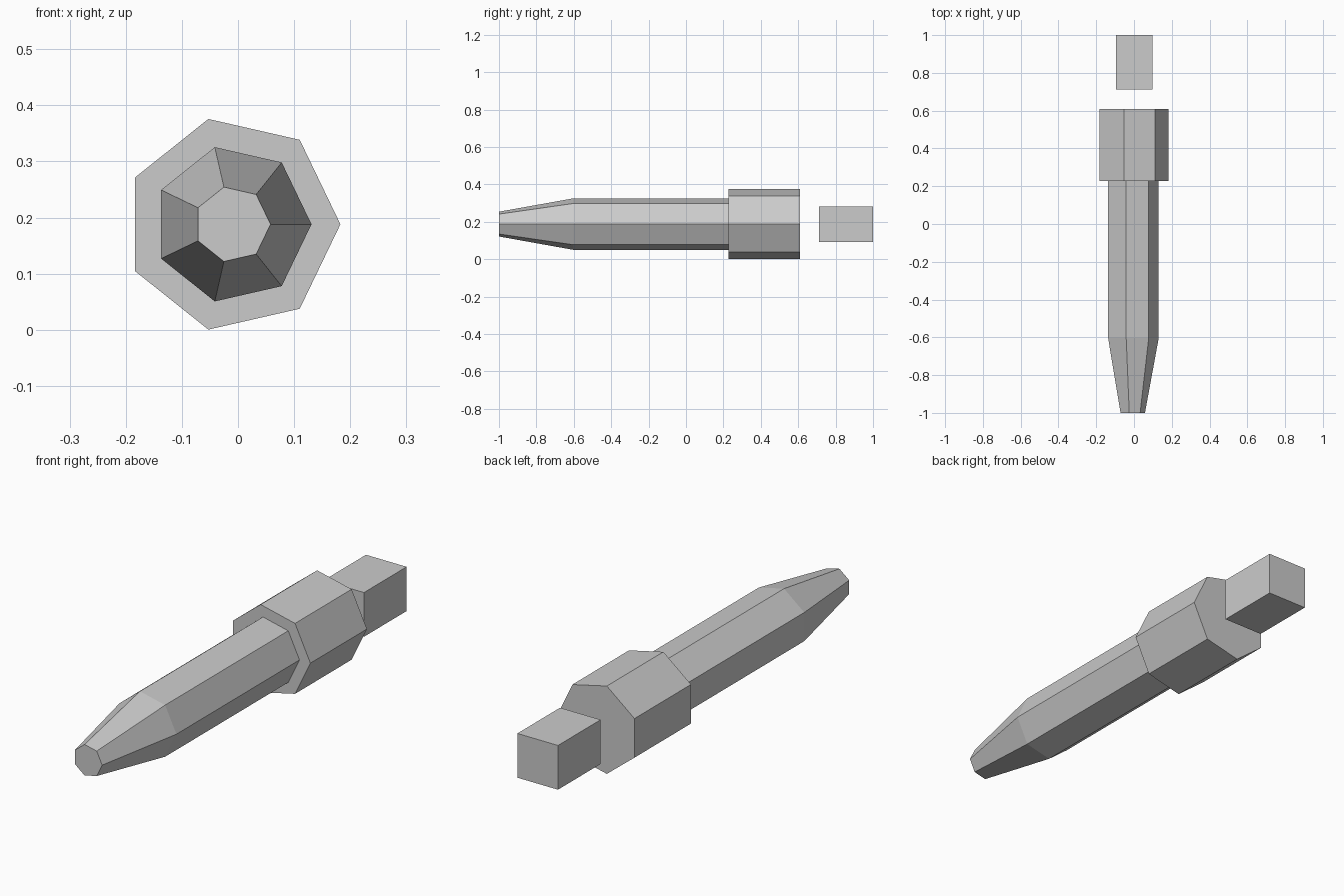
import bpy, bmesh
from math import cos, sin, tau

if "Cube" in bpy.data.objects:
    bpy.data.objects.remove(bpy.data.objects["Cube"])

SIDES = 7
CX, CZ = -0.01, 0.188   # long axis of the seven-sided parts


def finish(name, bm):
    bmesh.ops.recalc_face_normals(bm, faces=bm.faces)
    mesh = bpy.data.meshes.new(name)
    bm.to_mesh(mesh)
    bm.free()
    obj = bpy.data.objects.new(name, mesh)
    bpy.context.collection.objects.link(obj)
    return obj


def loft(name, profile):
    """Seven-sided closed body along y from (y, radius) pairs."""
    bm = bmesh.new()
    rings = [[bm.verts.new((CX + r * cos(tau * i / SIDES), y, CZ + r * sin(tau * i / SIDES)))
              for i in range(SIDES)] for y, r in profile]
    for a, b in zip(rings, rings[1:]):
        for i in range(SIDES):
            j = (i + 1) % SIDES
            bm.faces.new((a[i], a[j], b[j], b[i]))
    bm.faces.new(rings[0])
    bm.faces.new(rings[-1])
    return finish(name, bm)


def box(name, lo, hi):
    bm = bmesh.new()
    bmesh.ops.create_cube(bm, size=1)
    for v in bm.verts:
        v.co = [(l + h) / 2 + c * (h - l) for l, h, c in zip(lo, hi, v.co)]
    return finish(name, bm)


# Tapered tip, shaft and stepped collar as one continuous body
loft("shaft_and_collar", [(-1.0, 0.068), (-0.603, 0.141), (0.228, 0.141),
                          (0.228, 0.1925), (0.61, 0.1925)])

# Separate square block floating behind the collar
box("end_block", (-0.095, 0.712, 0.093), (0.097, 1.0, 0.282))
